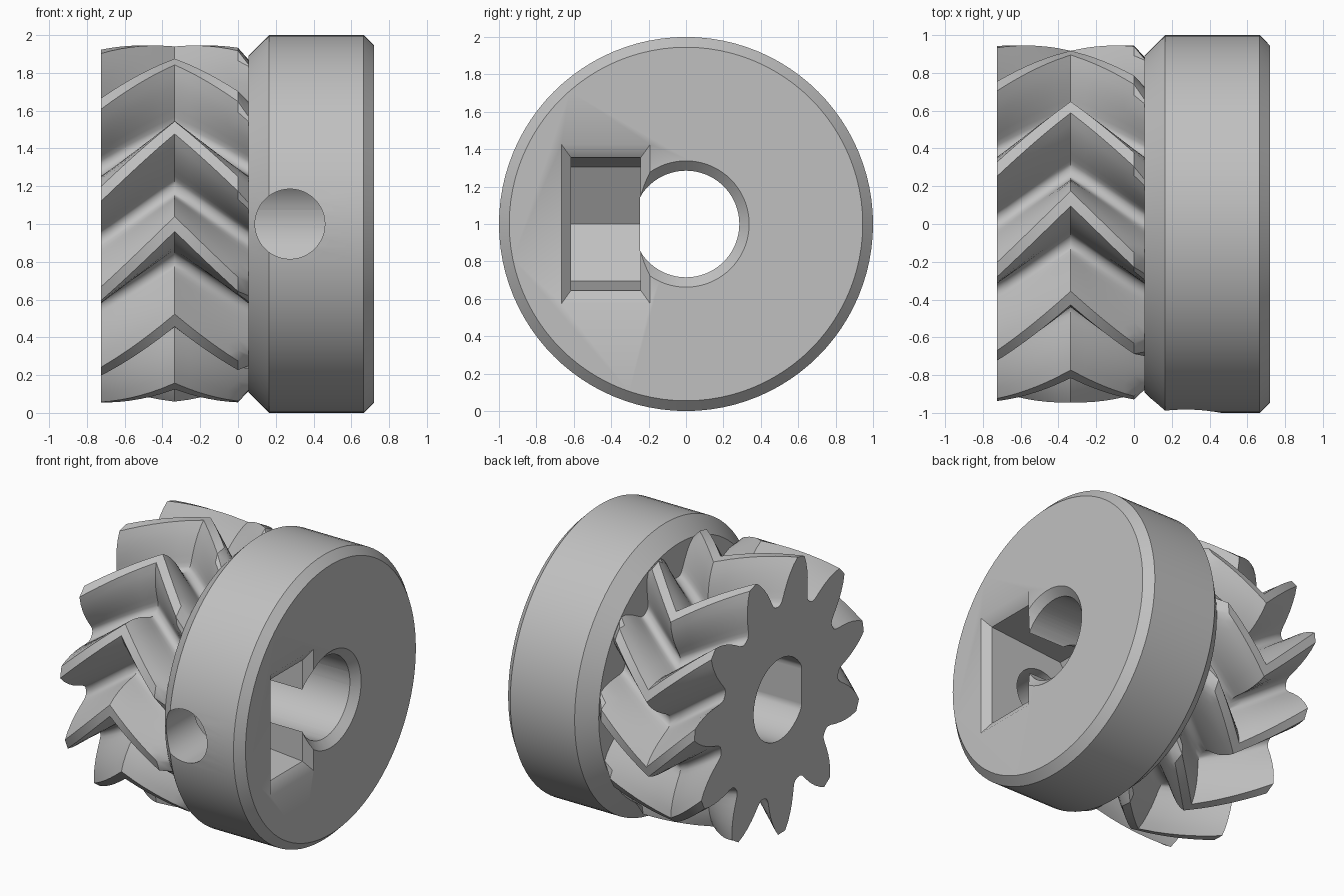
import bpy, bmesh
from math import sin, cos, tau, radians

if "Cube" in bpy.data.objects:
    bpy.data.objects.remove(bpy.data.objects["Cube"], do_unlink=True)

grey = bpy.data.materials.new("plain grey")
grey.use_nodes = True
colour = (0.53, 0.53, 0.53, 1)
grey.diffuse_color = colour
grey.node_tree.nodes["Principled BSDF"].inputs["Base Color"].default_value = colour

AXIS_Z = 1.0


def loft(name, rings):
    """Skin a list of equal-length closed rings and cap both ends."""
    bm = bmesh.new()
    loops = [[bm.verts.new(p) for p in ring] for ring in rings]
    n = len(loops[0])
    for a, b in zip(loops, loops[1:]):
        for i in range(n):
            j = (i + 1) % n
            bm.faces.new((a[i], a[j], b[j], b[i]))
    bm.faces.new(loops[0])
    bm.faces.new(loops[-1])
    bmesh.ops.recalc_face_normals(bm, faces=bm.faces)
    mesh = bpy.data.meshes.new(name)
    bm.to_mesh(mesh)
    bm.free()
    mesh.materials.append(grey)
    obj = bpy.data.objects.new(name, mesh)
    bpy.context.collection.objects.link(obj)
    return obj


def polar(x, r, angle):
    """Point around the shaft; angle 0 faces the front, rising upward."""
    return (x, -r * cos(angle), AXIS_Z + r * sin(angle))


def circle(x, r, n=96):
    return [polar(x, r, tau * i / n) for i in range(n)]


def combine(target, tool, operation):
    tool.hide_render = True
    mod = target.modifiers.new(tool.name, "BOOLEAN")
    mod.object, mod.operation, mod.solver = tool, operation, "EXACT"
    bpy.context.view_layer.objects.active = target
    bpy.ops.object.modifier_apply(modifier=mod.name)
    bpy.data.objects.remove(tool, do_unlink=True)


# Herringbone gear: one tooth flank as (radius, half angle in degrees)
TEETH = 11
TWIST = radians(23)
LEFT, MID, RIGHT = -0.725, -0.335, 0.055
flank = [(0.66, 14), (0.675, 12.6), (0.70, 11.5), (0.74, 10.3),
         (0.80, 8.4), (0.85, 6.6), (0.90, 4.6), (0.945, 2.4)]
tooth = [(r, -a) for r, a in flank] + [(r, a) for r, a in reversed(flank)]
tooth.append((0.655, 180 / TEETH))


def gear_ring(x, limit=1.0):
    turn = -TWIST * abs(x - MID) / (MID - LEFT)
    return [polar(x, min(r, limit), radians(a) + turn + tau * k / TEETH)
            for k in range(TEETH) for r, a in tooth]


steps = 14
gear_x = [LEFT + (0 - LEFT) * i / steps for i in range(steps + 1)]
gear_x = sorted([x for x in gear_x if abs(x - MID) > 0.03] + [MID])
rings = [gear_ring(x) for x in gear_x]
rings += [gear_ring(RIGHT, 0.885), gear_ring(0.09, 0.885)]
gear = loft("herringbone_gear", rings)

# Chamfered collar joined to the gear
collar = loft("collar", [circle(x, r) for x, r in
                         ((RIGHT, 0.89), (0.165, 1), (0.665, 1), (0.72, 0.945))])
combine(gear, collar, "UNION")

# Shaft bore with one flat side
bore = loft("bore_cutter", [[(x, max(y, -0.245), z) for x, y, z in circle(x, 0.285, 72)]
                            for x in (-1, 1)])
combine(gear, bore, "DIFFERENCE")
combine(gear, loft("bore_chamfer_cutter", [circle(0.66, 0.275, 72), circle(0.77, 0.39, 72)]),
        "DIFFERENCE")

# Nut slot: pointed floor, slightly flared sides
slot_side = [(-0.077, 0), (0.099, 0.305), (0.67, 0.355), (0.8, 0.366),
             (0.8, -0.366), (0.67, -0.355), (0.099, -0.305)]
combine(gear, loft("nut_slot_cutter", [[(x, y, AXIS_Z + z) for x, z in slot_side]
                                       for y in (-0.615, -0.242)]), "DIFFERENCE")


# Chamfer around the slot mouth
def mouth(t):
    x, half = 0.67 + 0.05 * t, 0.355 + 0.07 * t
    y0, y1 = -0.615 - 0.05 * t, -0.242 + 0.05 * t
    return [(x, y, AXIS_Z + z) for y, z in
            ((y0, -half), (y1, -half), (y1, half), (y0, half))]


combine(gear, loft("slot_chamfer_cutter", [mouth(-0.2), mouth(1.5)]), "DIFFERENCE")

# Screw hole from the front of the collar into the bore
screw = loft("screw_hole_cutter", [[(0.275 + 0.185 * cos(tau * i / 48), y,
                                     AXIS_Z + 0.185 * sin(tau * i / 48)) for i in range(48)]
                                   for y in (-1.2, -0.05)])
combine(gear, screw, "DIFFERENCE")

# Smooth shading with crisp edges
gear.name = "herringbone_gear_with_collar"
bpy.ops.object.select_all(action="DESELECT")
gear.select_set(True)
bpy.context.view_layer.objects.active = gear
bpy.ops.object.shade_smooth_by_angle(angle=radians(38))
